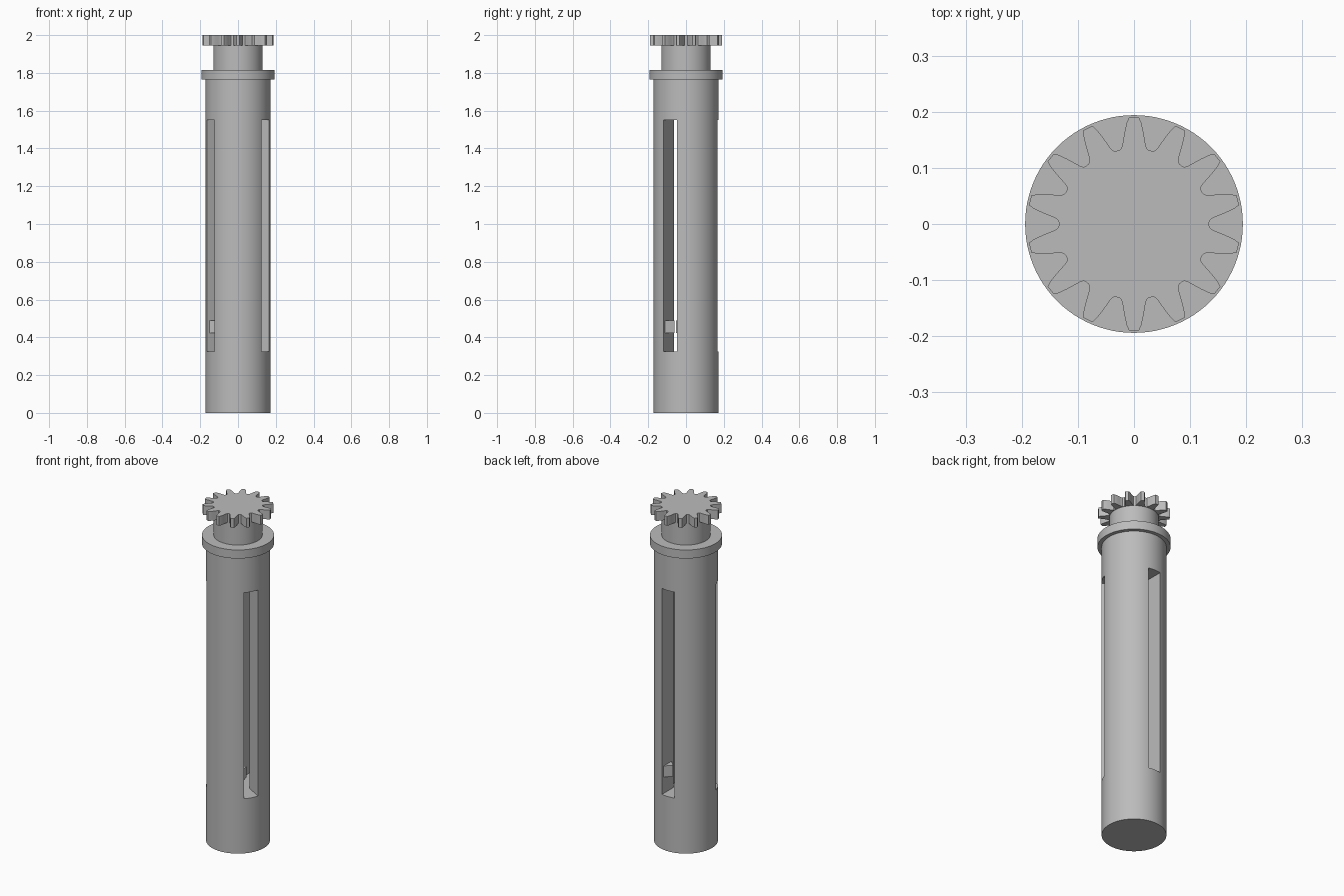
import bpy, bmesh
from math import sin, cos, tau, radians
from mathutils import Matrix

if "Cube" in bpy.data.objects:
    bpy.data.objects.remove(bpy.data.objects["Cube"], do_unlink=True)

grey = bpy.data.materials.new("plain_grey")
grey.use_nodes = True
colour = (0.5, 0.5, 0.5, 1)
grey.diffuse_color = colour
grey.node_tree.nodes["Principled BSDF"].inputs["Base Color"].default_value = colour

SLOT_Z = (0.325, 1.55)
SLOT_ANGLES = [radians(a) for a in (-30, 90, 210)]
HALF_SLOT = 0.041
BORE = 0.07


def prism(name, points, z0, z1, turn=0.0):
    """Extrude a counter-clockwise outline from z0 to z1, turned about z."""
    bm = bmesh.new()
    base = bm.faces.new([bm.verts.new((x, y, z0)) for x, y in points])
    top = bmesh.ops.extrude_face_region(bm, geom=[base], use_keep_orig=True)["geom"]
    moved = [v for v in top if isinstance(v, bmesh.types.BMVert)]
    bmesh.ops.translate(bm, verts=moved, vec=(0, 0, z1 - z0))
    bmesh.ops.recalc_face_normals(bm, faces=bm.faces)
    bm.transform(Matrix.Rotation(turn, 4, 'Z'))
    mesh = bpy.data.meshes.new(name)
    bm.to_mesh(mesh)
    bm.free()
    mesh.materials.append(grey)
    obj = bpy.data.objects.new(name, mesh)
    bpy.context.collection.objects.link(obj)
    return obj


def circle(radius, sides=96):
    return [(radius * cos(tau * i / sides), radius * sin(tau * i / sides)) for i in range(sides)]


def select(obj):
    bpy.ops.object.select_all(action='DESELECT')
    obj.select_set(True)
    bpy.context.view_layer.objects.active = obj


def smooth(obj):
    select(obj)
    bpy.ops.object.shade_smooth_by_angle(angle=radians(30))


def cut(obj, cutter):
    mod = obj.modifiers.new("cut", 'BOOLEAN')
    mod.operation = 'DIFFERENCE'
    mod.solver = 'EXACT'
    mod.object = cutter
    select(obj)
    bpy.ops.object.modifier_apply(modifier=mod.name)
    bpy.data.objects.remove(cutter, do_unlink=True)


# Main barrel, with an inner bore opened by three long slots
barrel = prism("barrel", circle(0.172), 0, 1.765)
cut(barrel, prism("bore_cutter", circle(BORE), *SLOT_Z))
slot = [(0.02, -HALF_SLOT), (0.3, -HALF_SLOT), (0.3, HALF_SLOT), (0.02, HALF_SLOT)]
for angle in SLOT_ANGLES:
    cut(barrel, prism("slot_cutter", slot, *SLOT_Z, turn=angle))
smooth(barrel)

# Collar and neck
smooth(prism("collar", circle(0.194), 1.765, 1.816))
smooth(prism("neck", circle(0.131), 1.816, 1.945))

# Small wedge catch on one wall of each slot
wedge = [(0.075, -HALF_SLOT - 0.002), (0.153, -HALF_SLOT - 0.002), (0.115, -0.004)]
for i, angle in enumerate(SLOT_ANGLES):
    prism(f"slot_catch_{i + 1}", wedge, 0.422, 0.488, turn=angle)

# Gear: half a tooth (degrees from its middle, radius), mirrored and repeated
TEETH = 14
half = [(2.7, 0.19), (4.1, 0.181), (5.7, 0.166), (7.3, 0.151),
        (8.5, 0.141), (10, 0.1355), (11.5, 0.134)]
tooth = [(-a, r) for a, r in reversed(half)] + half
outline = []
for i in range(TEETH):
    for a, r in tooth:
        t = tau / 4 + tau * i / TEETH + radians(a)
        outline.append((r * cos(t), r * sin(t)))
smooth(prism("gear", outline, 1.945, 2.0))
